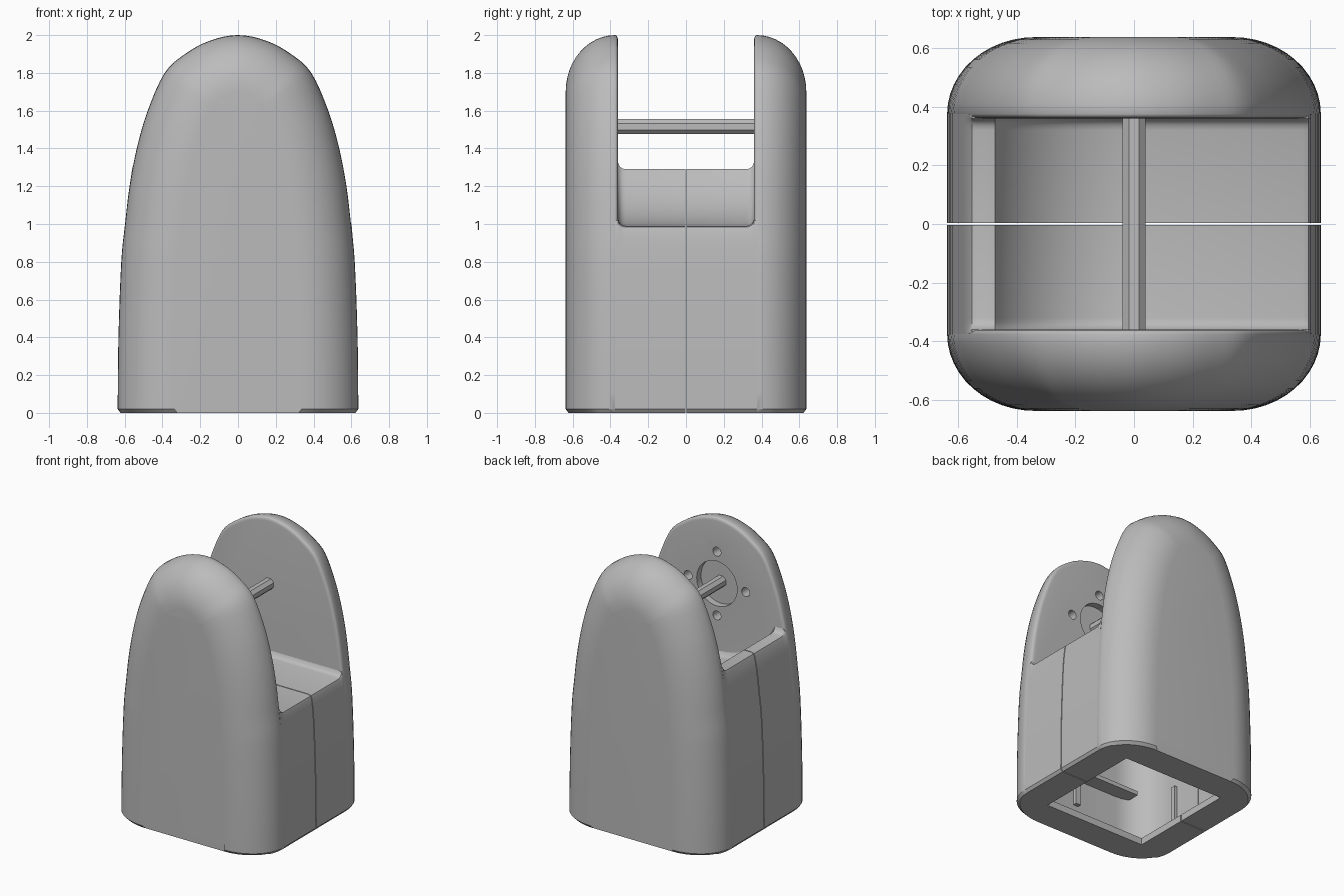
import bpy, bmesh, math
from mathutils import Vector, Matrix

if "Cube" in bpy.data.objects:
    bpy.data.objects.remove(bpy.data.objects["Cube"])

grey = bpy.data.materials.new("light_grey")
grey.use_nodes = True
grey.diffuse_color = (0.5, 0.5, 0.5, 1)
grey.node_tree.nodes["Principled BSDF"].inputs["Base Color"].default_value = (0.5, 0.5, 0.5, 1)


def finish(name, bm):
    bmesh.ops.recalc_face_normals(bm, faces=bm.faces)
    mesh = bpy.data.meshes.new(name)
    bm.to_mesh(mesh)
    bm.free()
    mesh.materials.append(grey)
    ob = bpy.data.objects.new(name, mesh)
    bpy.context.collection.objects.link(ob)
    return ob


def smooth(ob, angle=35):
    bpy.ops.object.select_all(action='DESELECT')
    ob.select_set(True)
    bpy.context.view_layer.objects.active = ob
    bpy.ops.object.shade_smooth_by_angle(angle=math.radians(angle))


def loft(name, rings):
    """Skin closed rings of equal length and cap both ends."""
    bm = bmesh.new()
    rows = [[bm.verts.new(p) for p in ring] for ring in rings]
    n = len(rows[0])
    for a, b in zip(rows, rows[1:]):
        for i in range(n):
            j = (i + 1) % n
            bm.faces.new((a[i], a[j], b[j], b[i]))
    bm.faces.new(rows[0])
    bm.faces.new(rows[-1])
    return finish(name, bm)


def box(name, lo, hi, corner=0):
    bm = bmesh.new()
    bmesh.ops.create_cube(bm, size=1)
    for v in bm.verts:
        v.co = [l + (c + 0.5) * (h - l) for c, l, h in zip(v.co, lo, hi)]
    if corner:
        upright = [e for e in bm.edges if abs(e.verts[0].co.z - e.verts[1].co.z) > 0.01]
        bmesh.ops.bevel(bm, geom=upright, offset=corner, segments=8, profile=0.5, affect='EDGES')
    return finish(name, bm)


def rod(name, x, z, radius, y0, y1, sides, turn=0):
    bm = bmesh.new()
    bmesh.ops.create_cone(bm, cap_ends=True, segments=sides, radius1=radius, radius2=radius, depth=y1 - y0,
                          matrix=Matrix.Translation((x, (y0 + y1) / 2, z))
                          @ Matrix.Rotation(math.pi / 2, 4, 'X') @ Matrix.Rotation(turn, 4, 'Z'))
    return finish(name, bm)


def cut(ob, cutters):
    for c in cutters:
        m = ob.modifiers.new("cut", 'BOOLEAN')
        m.operation, m.solver, m.object = 'DIFFERENCE', 'EXACT', c
        bpy.context.view_layer.objects.active = ob
        bpy.ops.object.modifier_apply(modifier=m.name)


# Arched front outline, smoothed through a few control points
half = [(0.637, 0.02), (0.633, 0.4), (0.618, 0.8), (0.598, 1.0), (0.574, 1.2), (0.536, 1.4),
        (0.478, 1.6), (0.388, 1.8), (0.28, 1.9), (0.15, 1.97)]
ctrl = [Vector(p) for p in half + [(0, 2)] + [(-x, z) for x, z in reversed(half)]]
ctrl = [ctrl[0] - Vector((0, 0.3))] + ctrl + [ctrl[-1] - Vector((0, 0.3))]
curve = []
for a, b, c, d in zip(ctrl, ctrl[1:], ctrl[2:], ctrl[3:]):
    for k in range(4):
        t = k / 4
        curve.append(0.5 * (2 * b + (c - a) * t + (2 * a - 5 * b + 4 * c - d) * t * t
                            + (3 * b - a - 3 * c + d) * t ** 3))
curve.append(ctrl[-2])


def arch(inset):
    pts = []
    for i, p in enumerate(curve):
        t = curve[min(i + 1, len(curve) - 1)] - curve[max(i - 1, 0)]
        q = p - Vector((t.y, -t.x)).normalized() * inset
        if i in (0, len(curve) - 1):
            q.y = 0.02
        pts.append((q.x, q.y))
    foot = [(pts[0][0] - 0.015, 0)]
    return foot + pts + [(-foot[0][0], 0)]


def ring(pts, y, sign):
    return [(x, sign * (y - 0.015 if z == 0 and y > 0.5 else y), z) for x, z in pts]


# Rounded side panel sections: small inner edge round, large outer round
sections = []
for k in range(4):
    t = math.pi / 2 * k / 3
    sections.append((0.375 - 0.015 * math.cos(t), 0.025 * (1 - math.sin(t))))
for k in range(1, 13):
    t = math.pi / 2 * k / 12
    sections.append((0.375 + 0.262 * math.sin(t), 0.3 * (1 - math.cos(t))))

# Saddle profile: flat shelf, then a clearance arc around the shaft
SHAFT_Z, SWEEP = 1.515, 0.525
outline = arch(0)
right = [p for p in outline if p[0] > 0 and p[1] < 0.95]
left = [p for p in outline if p[0] < 0 and p[1] < 1.25]
floor = [(0.601, 0.965), (0.594, 0.983), (0.575, 0.99)]
end = math.acos((SHAFT_Z - 1.29) / SWEEP)
floor += [(-SWEEP * math.sin(end * k / 14), SHAFT_Z - SWEEP * math.cos(end * k / 14)) for k in range(15)]
floor += [(-0.535, 1.29), (-0.552, 1.282), (-0.559, 1.265)]
saddle_rows = [(0.003, 0), (0.32, 0), (0.337, 0.004), (0.351, 0.014), (0.36, 0.035), (0.375, 0.035)]

# Hollow interior, base opening and motor mount holes
cavity = box("cavity_cutter", (-0.56, -0.56, 0.05), (0.56, 0.56, 0.93), 0.25)
opening = box("opening_cutter", (-0.41, -0.41, -0.1), (0.41, 0.41, 0.1))
holes = [rod("motor_hole_cutter", 0, SHAFT_Z, 0.165, -0.41, -0.3, 32)]
for k in range(4):
    a = k * math.pi / 2
    holes.append(rod("screw_hole_cutter", 0.235 * math.cos(a), SHAFT_Z + 0.235 * math.sin(a),
                     0.033, -0.44, -0.3, 16))

for side, s in (("front", -1), ("back", 1)):
    panel = loft(side + "_panel", [ring(arch(d), y, s) for y, d in sections])
    saddle = loft(side + "_saddle", [ring(right + [(x, z + up) for x, z in floor] + left, y, s)
                                     for y, up in saddle_rows])
    for part in (panel, saddle):
        cut(part, [cavity, opening])
    if s < 0:
        cut(panel, holes)
    smooth(panel)
    smooth(saddle)
    # Inner support ledge with its rib
    box(side + "_inner_ledge", (-0.41, min(s * 0.45, s * 0.58), 0.4), (0.04, max(s * 0.45, s * 0.58), 0.43))
    box(side + "_inner_rib", (0.02, min(s * 0.53, s * 0.58), 0.2), (0.06, max(s * 0.53, s * 0.58), 0.43))
    box(side + "_wall_rib", (-0.58, s * 0.24 - 0.02, 0.05), (-0.54, s * 0.24 + 0.02, 0.42))

for c in [cavity, opening] + holes:
    bpy.data.objects.remove(c)

# Eight-sided drive shaft between the panels
rod("drive_shaft", 0, SHAFT_Z, 0.043, -0.42, 0.37, 8, math.pi / 8)
